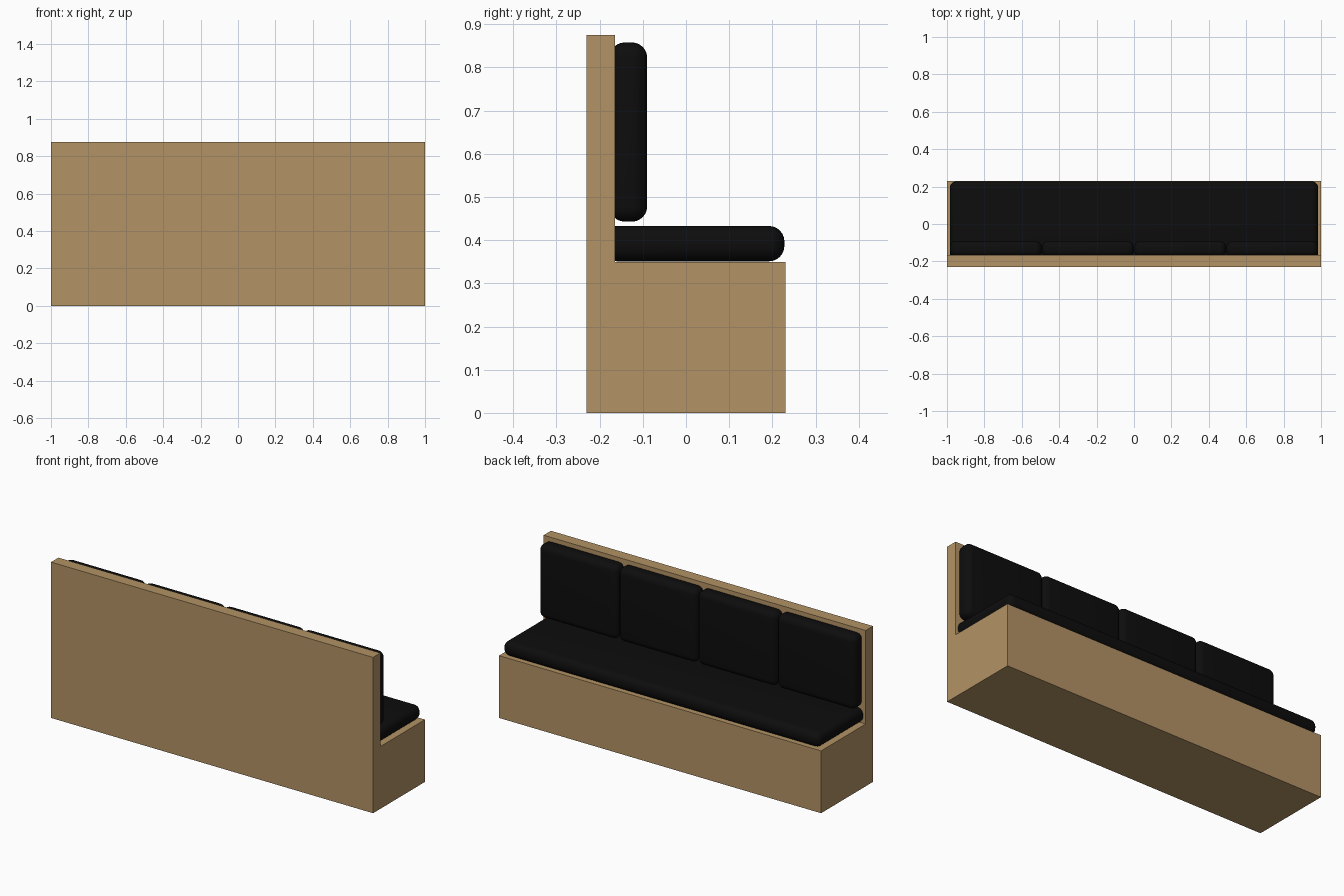
import bpy
import bmesh
from mathutils import Vector

cube = bpy.data.objects.get("Cube")
if cube:
    bpy.data.objects.remove(cube, do_unlink=True)


def make_material(name, colour):
    mat = bpy.data.materials.new(name)
    mat.use_nodes = True
    mat.diffuse_color = colour
    mat.node_tree.nodes["Principled BSDF"].inputs["Base Color"].default_value = colour
    return mat


wood = make_material("tan wood", (0.45, 0.29, 0.13, 1))
fabric = make_material("black fabric", (0.004, 0.004, 0.004, 1))


def add_object(name, bm, mat):
    bmesh.ops.recalc_face_normals(bm, faces=bm.faces)
    mesh = bpy.data.meshes.new(name)
    bm.to_mesh(mesh)
    bm.free()
    mesh.materials.append(mat)
    obj = bpy.data.objects.new(name, mesh)
    bpy.context.collection.objects.link(obj)
    return obj


def add_cushion(name, low, high, radius):
    """Box between two corners with softly rounded edges."""
    low, high = Vector(low), Vector(high)
    bm = bmesh.new()
    bmesh.ops.create_cube(bm, size=1)
    bmesh.ops.scale(bm, vec=high - low, verts=bm.verts)
    bmesh.ops.translate(bm, vec=(low + high) / 2, verts=bm.verts)
    obj = add_object(name, bm, fabric)
    bevel = obj.modifiers.new("rounded edges", "BEVEL")
    bevel.width = radius
    bevel.segments = 6
    bpy.ops.object.select_all(action="DESELECT")
    obj.select_set(True)
    bpy.context.view_layer.objects.active = obj
    bpy.ops.object.modifier_apply(modifier=bevel.name)
    bpy.ops.object.shade_smooth_by_angle()


# Wooden bench body: an L-shaped side profile swept along its length
BACK, PANEL, EDGE = -0.23, -0.165, 0.23
SEAT, TOP = 0.35, 0.875
profile = [(BACK, 0), (EDGE, 0), (EDGE, SEAT), (PANEL, SEAT), (PANEL, TOP), (BACK, TOP)]
bm = bmesh.new()
side = bm.faces.new([bm.verts.new((-1, y, z)) for y, z in profile])
sweep = bmesh.ops.extrude_face_region(bm, geom=[side])
moved = [v for v in sweep["geom"] if isinstance(v, bmesh.types.BMVert)]
bmesh.ops.translate(bm, vec=(2, 0, 0), verts=moved)
# Extrusion can drop the starting face, so close any open end
bmesh.ops.holes_fill(bm, edges=[e for e in bm.edges if e.is_boundary])
add_object("bench_body", bm, wood)

# Long seat cushion, its rear edge tucked into the back panel
HALF = 0.985
add_cushion("seat_cushion", (-HALF, PANEL - 0.03, SEAT + 0.001),
            (HALF, 0.228, 0.433), 0.036)

# Row of back cushions leaning on the panel
COUNT = 4
pitch = 2 * HALF / COUNT
for i in range(COUNT):
    x = -HALF + i * pitch
    add_cushion(f"back_cushion_{i + 1}", (x + 0.001, PANEL - 0.012, 0.443),
                (x + pitch - 0.001, -0.09, 0.858), 0.035)
